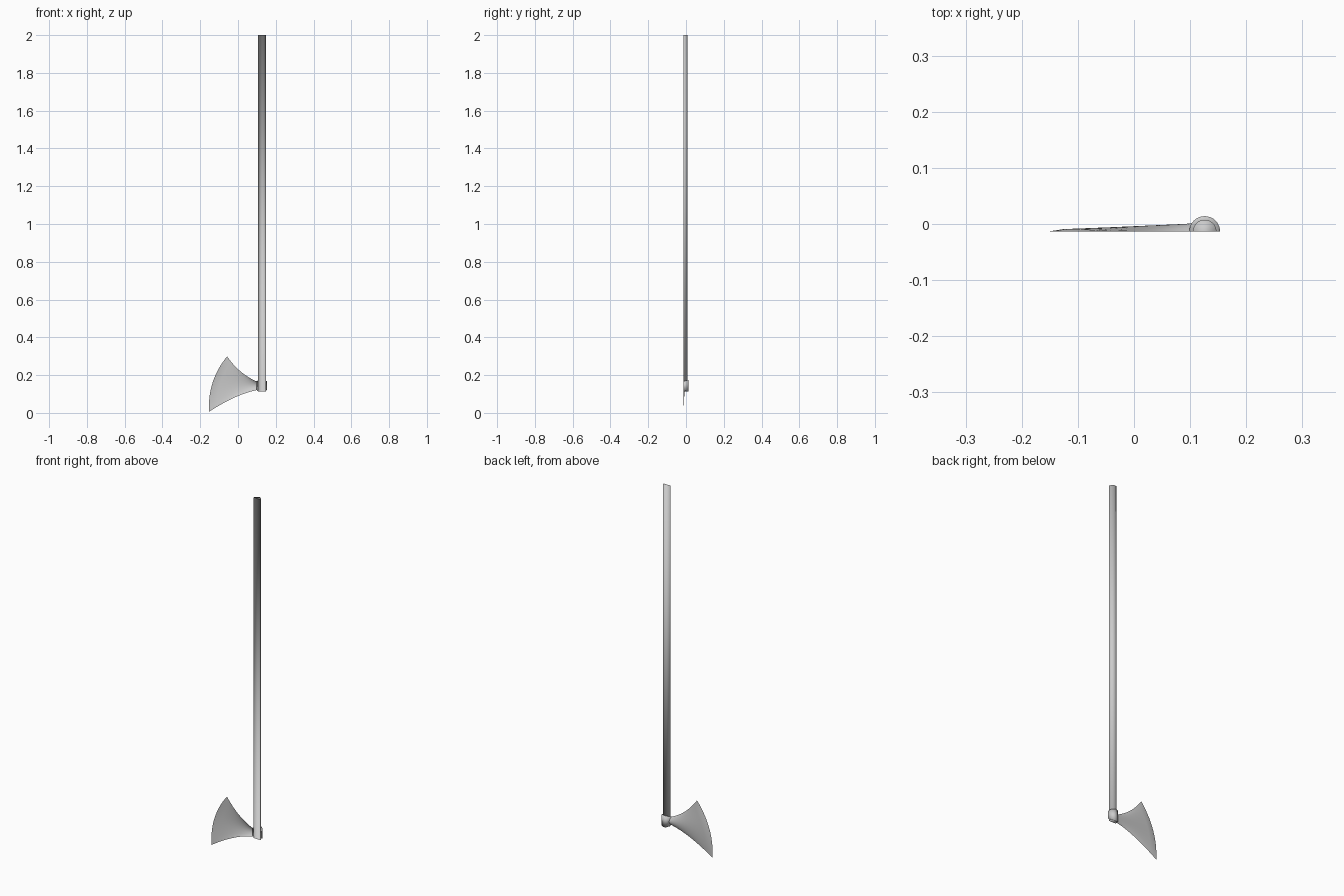
import bpy, bmesh, math

if "Cube" in bpy.data.objects:
    bpy.data.objects.remove(bpy.data.objects["Cube"])

YF = -0.0135   # open symmetry plane of the half model
CX = 0.126     # handle axis


def make(name, rows, caps=False):
    """Loft a grid of points into a smooth open shell."""
    bm = bmesh.new()
    grid = [[bm.verts.new(p) for p in r] for r in rows]
    for a, b in zip(grid, grid[1:]):
        for i in range(len(a) - 1):
            bm.faces.new((a[i], a[i + 1], b[i + 1], b[i]))
    if caps:
        bm.faces.new(grid[0])
        bm.faces.new(grid[-1])
    bmesh.ops.remove_doubles(bm, verts=bm.verts, dist=1e-6)
    bmesh.ops.recalc_face_normals(bm, faces=bm.faces)
    # shells face away from the open front
    if sum(f.normal.y * f.calc_area() for f in bm.faces) < 0:
        bmesh.ops.reverse_faces(bm, faces=bm.faces)
    for f in bm.faces:
        f.smooth = True
    me = bpy.data.meshes.new(name)
    bm.to_mesh(me)
    bm.free()
    ob = bpy.data.objects.new(name, me)
    bpy.context.collection.objects.link(ob)
    return ob


def arc(r, zf, n=16):
    return [(CX + r * math.cos(math.pi * i / n), YF + r * math.sin(math.pi * i / n),
             zf(math.sin(math.pi * i / n))) for i in range(n + 1)]


def bezier(p0, p1, p2, t):
    return [(1 - t) ** 2 * a + 2 * t * (1 - t) * b + t * t * c for a, b, c in zip(p0, p1, p2)]


# Handle: half round pole, capped at both ends
make("handle", [arc(0.021, lambda s: 0.113), arc(0.021, lambda s: 2.0)], caps=True)

# Collar: half ring, taller at the back than at its sides
def low(s):
    return 0.124 - 0.012 * s


def high(s):
    return 0.166 + 0.008 * s


make("collar", [arc(0.021, low), arc(0.0275, low), arc(0.0275, high), arc(0.021, high)])

# Blade: flaring half shell that thins out to a curved cutting edge
rows = []
N = 14
for t in [0.93 * i / 12 for i in range(13)] + [1.0]:
    ux, uz = bezier((0.106, 0.164), (0.012, 0.200), (-0.058, 0.299), t)
    lx, lz = bezier((0.106, 0.122), (-0.010, 0.100), (-0.153, 0.006), t)
    crest = 0.0145 - 0.0098 * t / 0.93 if t < 1 else 0
    row = []
    for j in range(N + 1):
        v = j / N
        bulge = 0.115 * t * t * v * (1 - v)
        y = YF + crest * max(0, math.sin(math.pi * v)) ** 0.7
        row.append((ux + (lx - ux) * v - bulge, y, uz + (lz - uz) * v + bulge * 0.3))
    rows.append(row)
make("blade", rows)
